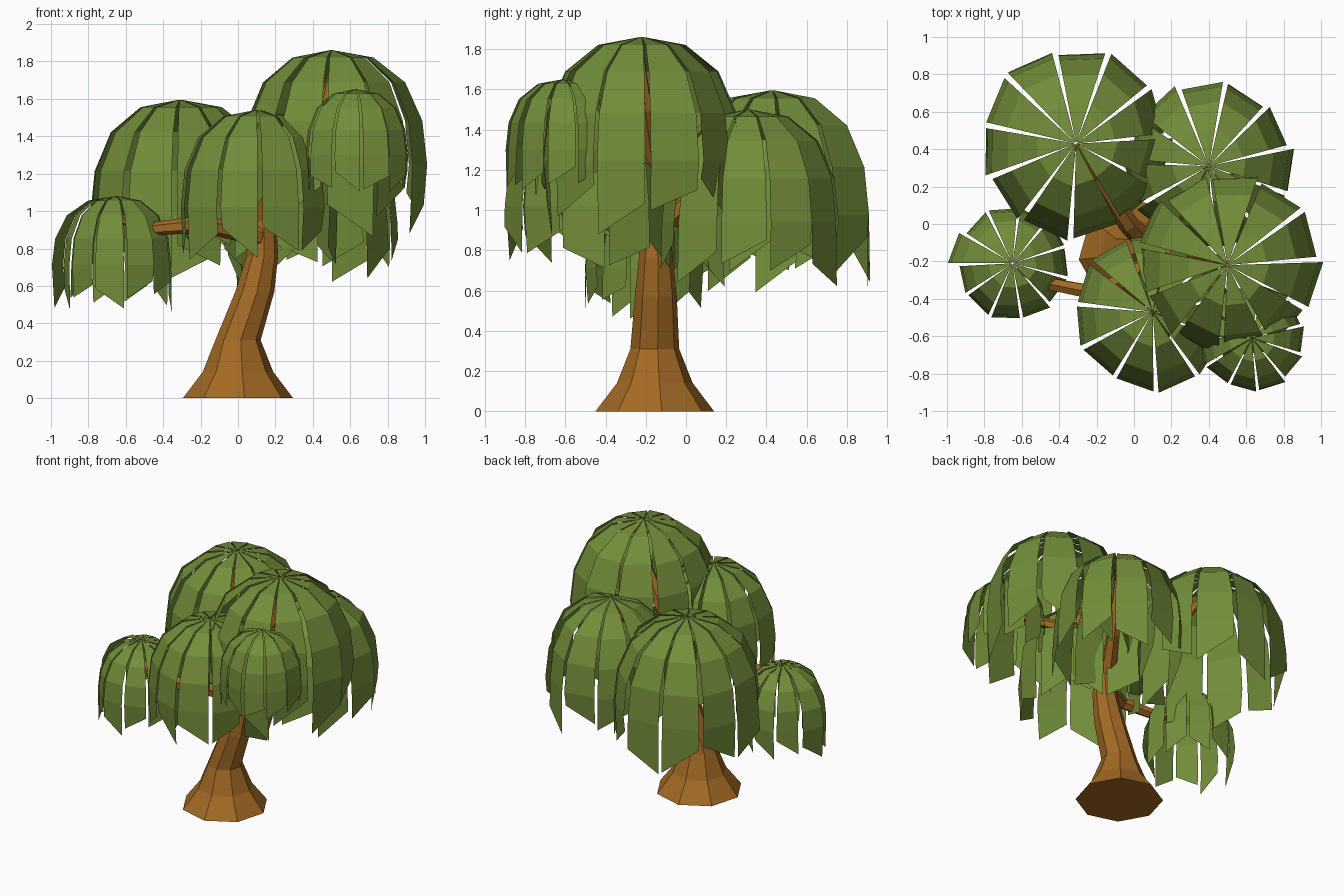
import bpy, math, random
from mathutils import Vector

if "Cube" in bpy.data.objects:
    bpy.data.objects.remove(bpy.data.objects["Cube"])

random.seed(4)


def material(name, rgb):
    m = bpy.data.materials.new(name)
    m.diffuse_color = (*rgb, 1)
    m.use_nodes = True
    m.node_tree.nodes["Principled BSDF"].inputs["Base Color"].default_value = m.diffuse_color
    return m


GREEN = material("leaf_green", (0.17, 0.27, 0.042))
BROWN = material("bark_brown", (0.37, 0.145, 0.018))


def add_mesh(name, verts, faces, mat):
    me = bpy.data.meshes.new(name)
    me.from_pydata([tuple(v) for v in verts], [], faces)
    me.materials.append(mat)
    ob = bpy.data.objects.new(name, me)
    bpy.context.collection.objects.link(ob)
    return ob


def tube(name, pts, sides, horizontal=False):
    """Faceted tube through points (x, y, z, radius)."""
    verts, faces = [], []
    c = [Vector(p[:3]) for p in pts]
    for i, p in enumerate(pts):
        d = c[min(i + 1, len(c) - 1)] - c[max(i - 1, 0)]
        if horizontal:
            u, w = Vector((1, 0, 0)), Vector((0, 1, 0))
        else:
            u = d.cross(Vector((0.3, 1, 0.2))).normalized()
            w = d.normalized().cross(u)
        for k in range(sides):
            a = 2 * math.pi * (k + 0.15) / sides
            verts.append(c[i] + p[3] * (u * math.cos(a) + w * math.sin(a)))
    for i in range(len(pts) - 1):
        for k in range(sides):
            n = (k + 1) % sides
            faces.append((i * sides + k, i * sides + n,
                          (i + 1) * sides + n, (i + 1) * sides + k))
    faces.append(tuple(reversed(range(sides))))
    last = (len(pts) - 1) * sides
    faces.append(tuple(range(last, last + sides)))
    return add_mesh(name, verts, faces, BROWN)


# Drooping frond profile: distance out and drop, as fractions of the crown radius
PROFILE = [(0.02, 0.0), (0.44, 0.08), (0.77, 0.35), (0.95, 0.77), (1.0, 1.25)]


def crown(name, x, y, z, r, phase, reach, lead=1.0, count=11):
    """Ring of wedge-shaped hanging fronds with slanted ends."""
    verts, faces = [], []
    half = math.pi / count * 0.89
    for k in range(count):
        a = math.radians(phase) + 2 * math.pi * k / count
        scale = random.uniform(0.98, 1.03) if k else lead
        twist = random.choice((-1, 1)) * 0.025
        slant = random.choice((-1, 1)) * random.uniform(0.1, 0.2)
        tip = reach + random.uniform(-0.2, 0.1)
        rows = PROFILE + [(random.uniform(0.95, 1.02), tip)]
        base = len(verts)
        for i, (d, drop) in enumerate(rows):
            for s in (-1, 1):
                rad = d * r * scale * (1 + s * twist)
                dz = drop + (s * slant if i == len(rows) - 1 else 0)
                b = a + s * half
                verts.append((x + rad * math.cos(b), y + rad * math.sin(b), z - dz * r))
        for i in range(len(rows) - 1):
            j = base + 2 * i
            faces.append((j, j + 2, j + 3, j + 1))
    return add_mesh(name, verts, faces, GREEN)


# Leaning trunk with a flared foot
tube("trunk", [(0, -0.155, 0, 0.297), (0, -0.155, 0.14, 0.19), (0, -0.155, 0.31, 0.122),
               (0.09, -0.15, 0.57, 0.105), (0.13, -0.15, 0.76, 0.085),
               (0.13, -0.155, 0.95, 0.075), (0.11, -0.16, 1.08, 0.05)], 8, True)

# Branches reaching into each crown
tube("branch_left", [(0.11, -0.2, 0.87, 0.055), (-0.2, -0.37, 0.93, 0.045),
                     (-0.5, -0.31, 0.9, 0.035), (-0.62, -0.24, 0.95, 0.015)], 6)
tube("branch_back_left", [(0.12, -0.15, 0.9, 0.065), (-0.03, 0.0, 1.1, 0.055),
                          (-0.2, 0.25, 1.28, 0.04), (-0.31, 0.42, 1.5, 0.015)], 6)
tube("branch_back_right", [(0.12, -0.14, 0.9, 0.06), (0.25, 0.08, 1.1, 0.045),
                           (0.4, 0.31, 1.44, 0.015)], 6)
tube("branch_top", [(0.12, -0.15, 0.9, 0.07), (0.28, -0.16, 1.2, 0.05),
                    (0.45, -0.2, 1.5, 0.035), (0.5, -0.22, 1.75, 0.015)], 6)
tube("branch_front", [(0.12, -0.17, 0.95, 0.06), (0.12, -0.3, 1.2, 0.04),
                      (0.1, -0.46, 1.47, 0.015)], 6)
tube("branch_front_right", [(0.28, -0.16, 1.2, 0.045), (0.48, -0.42, 1.33, 0.035),
                            (0.6, -0.57, 1.42, 0.028), (0.63, -0.61, 1.57, 0.012)], 6)

# Crowns of hanging fronds
crown("crown_back_left", -0.31, 0.43, 1.595, 0.495, -77, 1.76)
crown("crown_back_right", 0.40, 0.31, 1.50, 0.445, 95, 1.78)
crown("crown_top", 0.50, -0.22, 1.86, 0.49, 20, 1.78)
crown("crown_front", 0.10, -0.47, 1.54, 0.415, -104, 1.78)
crown("crown_front_right", 0.63, -0.61, 1.65, 0.28, -100, 1.8)
crown("crown_left", -0.65, -0.21, 1.08, 0.295, 165, 1.85, 1.14)
